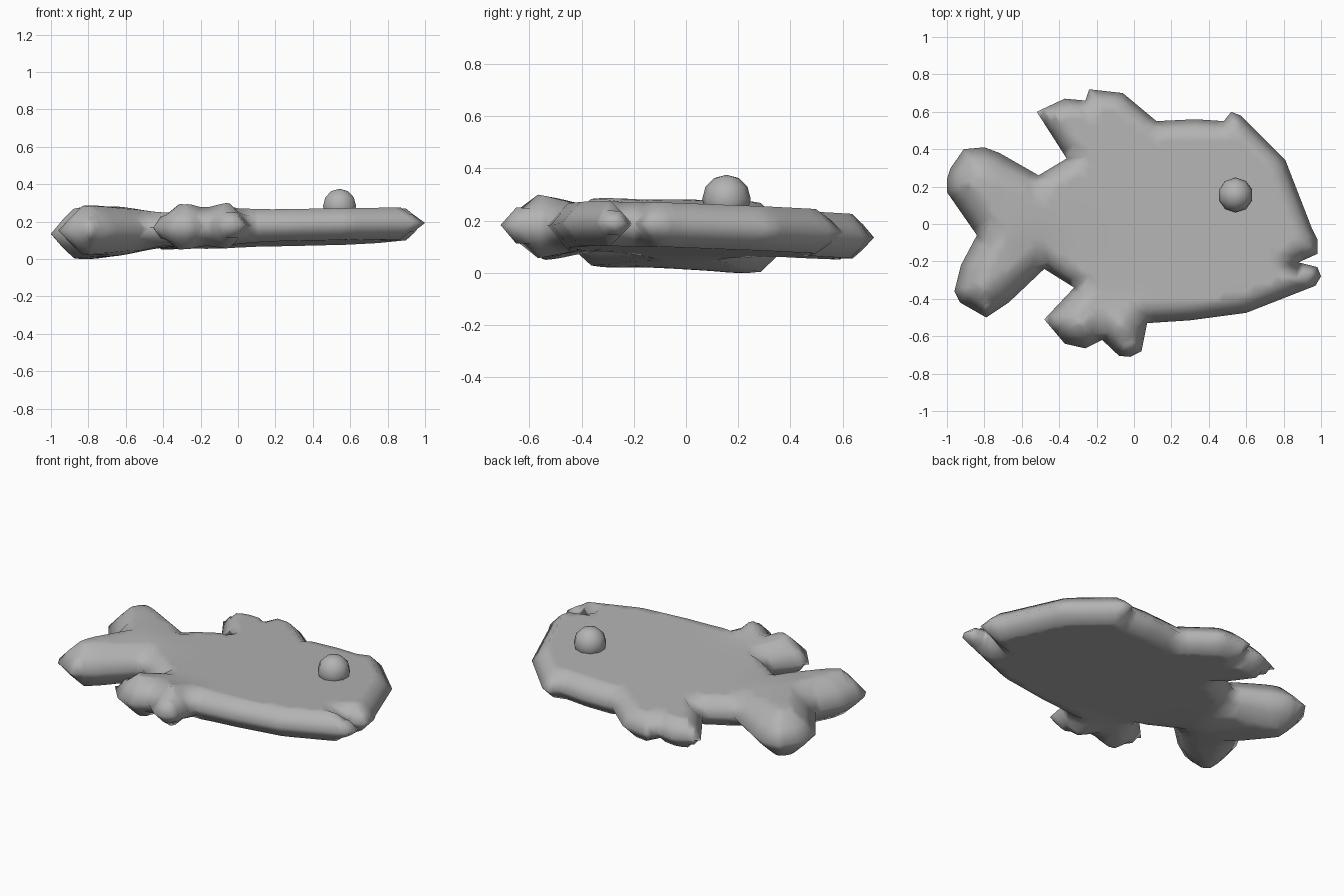
import bpy
import bmesh
import math
from mathutils import Vector
from mathutils.geometry import delaunay_2d_cdt, intersect_point_line

default_cube = bpy.data.objects.get("Cube")
if default_cube:
    bpy.data.objects.remove(default_cube, do_unlink=True)


def make_material(name, colour):
    material = bpy.data.materials.new(name)
    material.use_nodes = True
    material.diffuse_color = colour
    material.node_tree.nodes["Principled BSDF"].inputs["Base Color"].default_value = colour
    return material


def finish(obj, material, angle):
    obj.data.materials.append(material)
    bpy.ops.object.select_all(action="DESELECT")
    obj.select_set(True)
    bpy.context.view_layer.objects.active = obj
    bpy.ops.object.shade_smooth_by_angle(angle=math.radians(angle))


# Fish outline seen from above, counter-clockwise
TAIL = [(-.8, .41), (-.91, .4), (-.98, .3), (-1, .24), (-1, .17), (-.84, -.06),
        (-.925, -.22), (-.96, -.36), (-.93, -.42), (-.79, -.5), (-.67, -.42), (-.48, -.24)]
LOWER_FINS = [(-.32, -.34), (-.48, -.51), (-.37, -.64), (-.26, -.665), (-.17, -.62),
              (-.08, -.705), (-.02, -.71), (.04, -.68), (.07, -.53)]
HEAD = [(.3, -.515), (.6, -.475), (.97, -.33), (1, -.28), (.98, -.23), (.88, -.205),
        (.98, -.16), (.98, -.08), (.95, -.02), (.81, .34), (.57, .58), (.52, .6), (.48, .55)]
UPPER_FINS = [(.33, .56), (.12, .55), (-.06, .7), (-.24, .72), (-.26, .66),
              (-.37, .67), (-.52, .6), (-.36, .35), (-.51, .26), (-.72, .38)]
OUTLINE = [Vector(p) for p in TAIL + LOWER_FINS + HEAD + UPPER_FINS]
EDGES = list(zip(OUTLINE, OUTLINE[1:] + OUTLINE[:1]))

# Swollen places: centre, radius, added half thickness
SWELLS = [(Vector((-.82, .23)), .22, .05),
          (Vector((-.82, -.31)), .22, .045),
          (Vector((-.65, -.03)), .2, .035),
          (Vector((-.33, -.57)), .16, .038),
          (Vector((-.04, -.61)), .15, .038)]
STEP = .04


def rim_distance(p):
    best = 9
    for a, b in EDGES:
        near, t = intersect_point_line(p, a, b)
        near = a.lerp(b, min(1, max(0, t)))
        best = min(best, (p - near.to_2d()).length)
    return best


def inside(p):
    hit = False
    for a, b in EDGES:
        if (a.y > p.y) != (b.y > p.y):
            if p.x < a.x + (p.y - a.y) * (b.x - a.x) / (b.y - a.y):
                hit = not hit
    return hit


def middle_height(p):
    return .165 + .022 * p.x - .03 * p.y


def swelling(p):
    return sum(h * math.exp(-((p - c).length / r) ** 2) for c, r, h in SWELLS)


def bevel_width(p):
    return .075 + swelling(p)


def half_thickness(p, distance):
    t = min(1, distance / bevel_width(p))
    return (.085 + swelling(p)) * (1 - (1 - t) ** 1.15)


def build_body():
    # Rim points, with bevel rings parallel to them
    rim, fill = [], []
    for a, b in EDGES:
        count = max(1, round((b - a).length / STEP))
        inward = Vector((a.y - b.y, b.x - a.x)).normalized()
        for i in range(count):
            p = a.lerp(b, i / count)
            rim.append(p)
            for share in (.5, 1):
                offset = bevel_width(p + inward * .1) * share
                q = p + inward * offset
                if inside(q) and rim_distance(q) > offset * .95:
                    fill.append(q)
    # Even grid over the flat middle
    cells = int(1 / STEP)
    for i in range(-cells, cells + 1):
        for j in range(-cells, cells + 1):
            p = Vector((i * STEP, j * STEP))
            if inside(p) and rim_distance(p) > bevel_width(p) + STEP * .5:
                fill.append(p)
    loop = list(range(len(rim)))
    flat, _, faces, *_ = delaunay_2d_cdt(rim + fill, [], [loop], 1, 1e-4)

    # Raise the upper skin and lower the underside, joined along the rim
    bm = bmesh.new()
    upper, lower = [], []
    for p in flat:
        distance = rim_distance(p)
        z = middle_height(p)
        if distance < .001:
            v = bm.verts.new((p.x, p.y, z))
            upper.append(v)
            lower.append(v)
        else:
            h = half_thickness(p, distance)
            upper.append(bm.verts.new((p.x, p.y, z + h)))
            lower.append(bm.verts.new((p.x, p.y, z - h)))
    for face in faces:
        bm.faces.new([upper[i] for i in face])
        under = [lower[i] for i in reversed(face)]
        if not bm.faces.get(under):
            bm.faces.new(under)
    bmesh.ops.recalc_face_normals(bm, faces=bm.faces)
    floor = min(v.co.z for v in bm.verts)
    bmesh.ops.translate(bm, verts=bm.verts, vec=(0, 0, -floor))
    mesh = bpy.data.meshes.new("fish_body")
    bm.to_mesh(mesh)
    bm.free()
    obj = bpy.data.objects.new("fish_body", mesh)
    bpy.context.collection.objects.link(obj)
    return obj


grey = make_material("plain grey", (.45, .45, .45, 1))
finish(build_body(), grey, 110)

# Round eye standing on the upper side
bpy.ops.mesh.primitive_uv_sphere_add(segments=10, ring_count=6, radius=.093,
                                     location=(.543, .155, .283))
eye = bpy.context.object
eye.name = "eye"
finish(eye, grey, 70)
